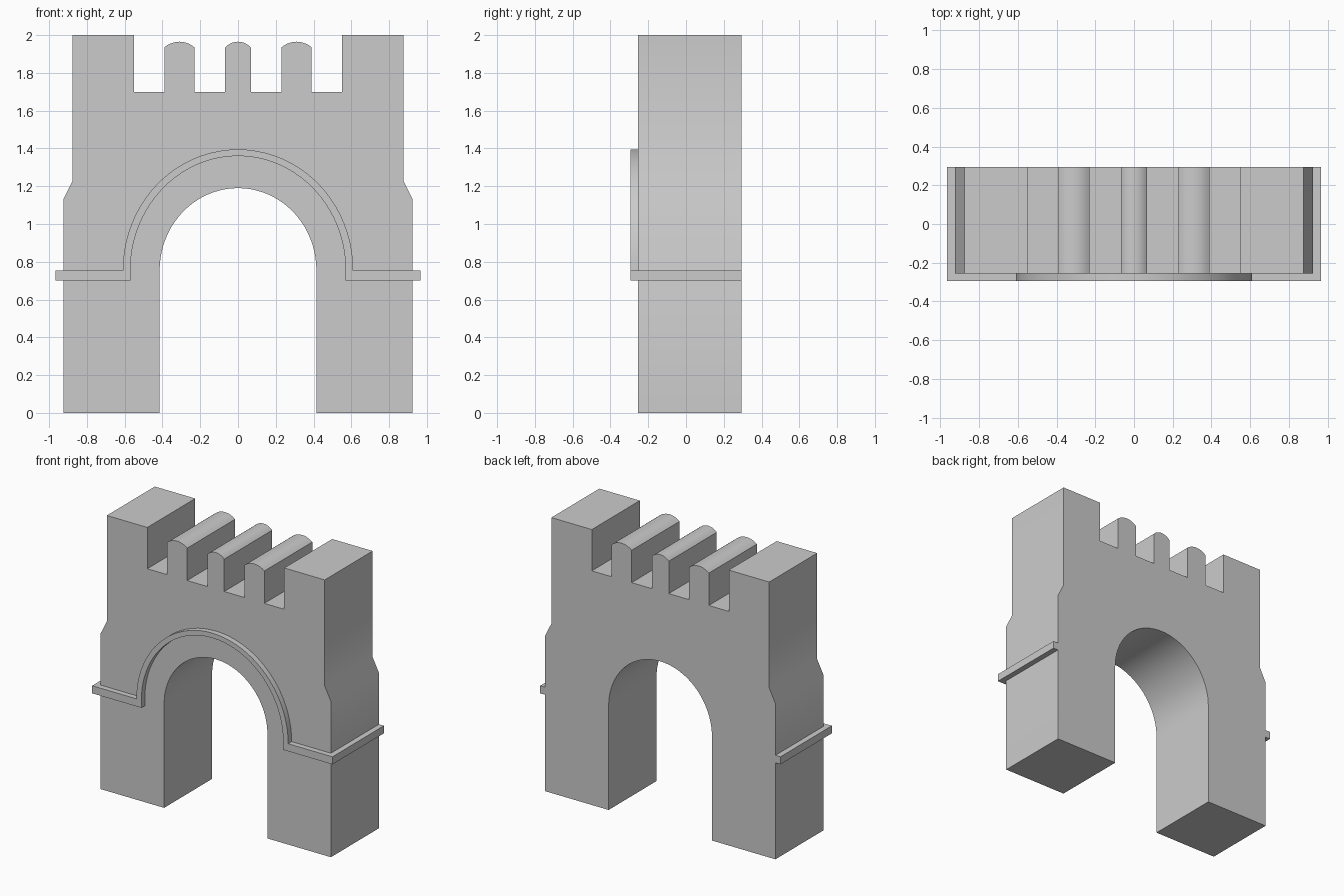
import bpy, bmesh, math
from mathutils import Vector

cube = bpy.data.objects.get("Cube")
if cube:
    bpy.data.objects.remove(cube, do_unlink=True)

FRONT, BACK, TRIM_FRONT = -0.255, 0.295, -0.295
SPRING = 0.755          # height where the arch begins

stone = bpy.data.materials.new("grey stone")
stone.use_nodes = True
stone.diffuse_color = (0.6, 0.6, 0.6, 1)
bsdf = next(n for n in stone.node_tree.nodes if n.type == 'BSDF_PRINCIPLED')
bsdf.inputs["Base Color"].default_value = (0.6, 0.6, 0.6, 1)


def extrude(name, outline, offset):
    """Solid made by sweeping a closed 3D outline along an offset."""
    bm = bmesh.new()
    face = bm.faces.new([bm.verts.new(p) for p in outline])
    swept = bmesh.ops.extrude_face_region(bm, geom=[face], use_keep_orig=True)
    moved = [v for v in swept["geom"] if isinstance(v, bmesh.types.BMVert)]
    bmesh.ops.translate(bm, verts=moved, vec=Vector(offset))
    bmesh.ops.recalc_face_normals(bm, faces=bm.faces[:])
    mesh = bpy.data.meshes.new(name)
    bm.to_mesh(mesh)
    bm.free()
    mesh.materials.append(stone)
    obj = bpy.data.objects.new(name, mesh)
    bpy.context.collection.objects.link(obj)
    bpy.ops.object.select_all(action='DESELECT')
    obj.select_set(True)
    bpy.context.view_layer.objects.active = obj
    bpy.ops.object.shade_smooth_by_angle(angle=math.radians(30))
    return obj


def arch(half_width, top, steps=40):
    """Half ellipse from the left springing point over to the right one."""
    angles = [math.pi * i / steps for i in range(steps + 1)]
    return [(half_width * math.cos(a), SPRING + (top - SPRING) * math.sin(a))
            for a in angles]


def merlon(center, half, shoulder, top, steps=10):
    """Upright tooth with a rounded cap, listed from -x to +x."""
    rise = top - shoulder
    radius = (half ** 2 + rise ** 2) / (2 * rise)
    pts = [(center - half, 1.70)]
    for i in range(steps + 1):
        x = -half + 2 * half * i / steps
        pts.append((center + x, top - radius + math.sqrt(radius ** 2 - x ** 2)))
    return pts + [(center + half, 1.70)]


# Gate wall: one profile with towers, rounded merlons and the arched passage
side = [(0.415, 0), (0.925, 0), (0.925, 1.13), (0.875, 1.23),
        (0.875, 2.0), (0.55, 2.0), (0.55, 1.70)]
profile = [(-x, z) for x, z in side]
for center, half in ((-0.31, 0.08), (0, 0.068), (0.31, 0.08)):
    profile += merlon(center, half, 1.935, 1.965)
profile += side[::-1]
profile += arch(0.415, 1.19)
extrude("gate_wall", [(x, FRONT, z) for x, z in profile], (0, BACK - FRONT, 0))

# Raised moulding around the arch
ring = arch(0.61, 1.395) + arch(0.57, 1.36)[::-1]
extrude("arch_moulding", [(x, TRIM_FRONT, z) for x, z in ring],
        (0, FRONT - TRIM_FRONT, 0))

# String course wrapping the front and outer side of each pier
plan = [(0.57, FRONT), (0.57, TRIM_FRONT), (0.965, TRIM_FRONT),
        (0.965, BACK), (0.925, BACK), (0.925, FRONT)]
for name, sign in (("left_string_course", 1), ("right_string_course", -1)):
    extrude(name, [(sign * x, y, 0.70) for x, y in plan], (0, 0, SPRING - 0.70))
